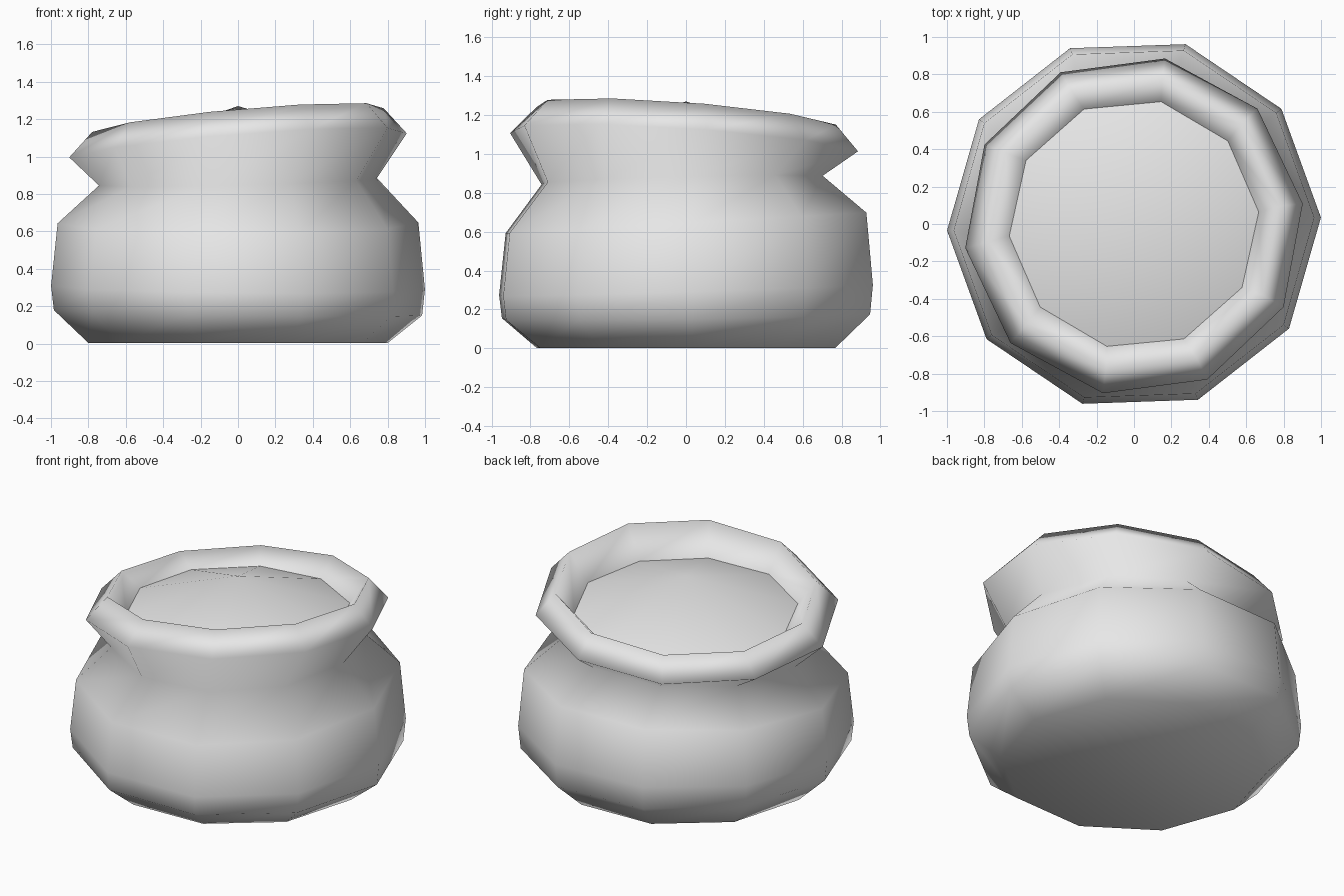
import bpy
import bmesh
from math import cos, sin, radians, tau

SIDES = 10

cube = bpy.data.objects.get("Cube")
if cube:
    bpy.data.objects.remove(cube, do_unlink=True)

clay = bpy.data.materials.new("light_grey_clay")
clay.use_nodes = True
GREY = (0.8, 0.8, 0.8, 1)
clay.diffuse_color = GREY
clay.node_tree.nodes["Principled BSDF"].inputs["Base Color"].default_value = GREY


def ring(bm, radius, z, tilt_x=0, tilt_y=0, turn=2, shift_y=0):
    """Ten-sided ring, leaning by its slope along x and y."""
    verts = []
    for i in range(SIDES):
        a = tau * i / SIDES + radians(turn)
        x, y = radius * cos(a), radius * sin(a)
        verts.append(bm.verts.new((x, y + shift_y, z + tilt_x * x + tilt_y * y)))
    return verts


def bridge(bm, lower, upper):
    for i in range(SIDES):
        j = (i + 1) % SIDES
        bm.faces.new((lower[i], lower[j], upper[j], upper[i]))


def finish(bm, name):
    for face in bm.faces:
        face.smooth = True
    mesh = bpy.data.meshes.new(name)
    bm.to_mesh(mesh)
    bm.free()
    mesh.materials.append(clay)
    bpy.context.collection.objects.link(bpy.data.objects.new(name, mesh))


# Pot wall: base, belly, shoulder, neck, flared lip, crest and inner wall
FILL = dict(radius=0.67, z=1.055, tilt_x=0.03, tilt_y=-0.03, turn=5.5)
profile = [
    dict(radius=0.8, z=0.003),
    dict(radius=0.985, z=0.165, tilt_x=-0.015, tilt_y=0.015),
    dict(radius=1.0, z=0.3, tilt_x=-0.01, tilt_y=0.03),
    dict(radius=0.965, z=0.645, tilt_y=0.057),
    dict(radius=0.745, z=0.865, tilt_x=0.025, tilt_y=0.025, turn=4, shift_y=-0.02),
    dict(radius=0.91, z=1.06, tilt_x=0.08, tilt_y=-0.067, turn=7.5, shift_y=-0.01),
    dict(radius=0.785, z=1.195, tilt_x=0.09, tilt_y=-0.075, turn=7),
    FILL,
]
bm = bmesh.new()
rings = [ring(bm, **p) for p in profile]
for lower, upper in zip(rings, rings[1:]):
    bridge(bm, lower, upper)
bm.faces.new(list(reversed(rings[0])))
finish(bm, "pot_body")

# Low cone of contents filling the mouth
bm = bmesh.new()
edge = ring(bm, **FILL)
peak = bm.verts.new((0, 0, 1.27))
for i in range(SIDES):
    bm.faces.new((edge[i], edge[(i + 1) % SIDES], peak))
finish(bm, "pot_contents")
